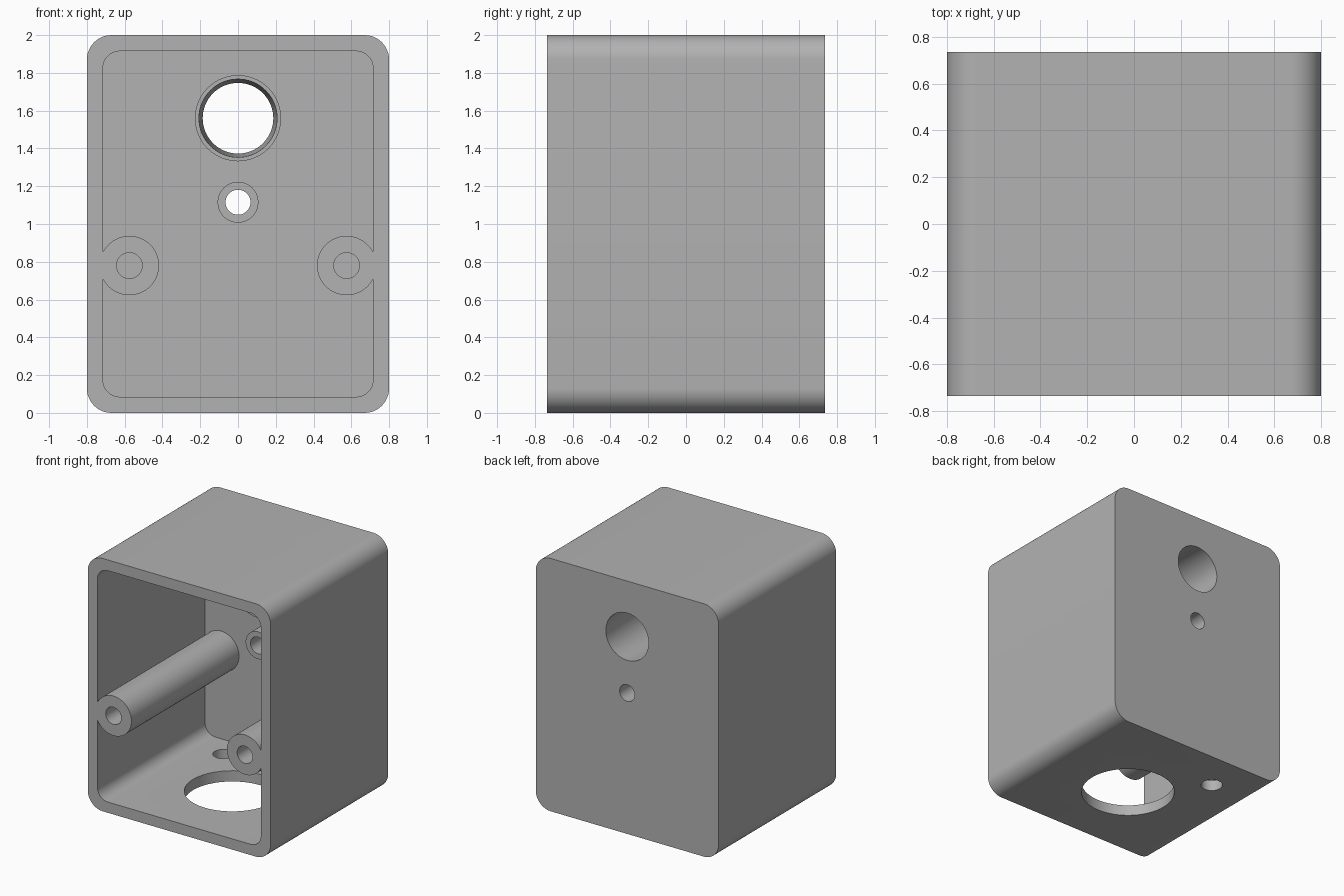
import bpy, bmesh, math
from mathutils import Matrix

if "Cube" in bpy.data.objects:
    bpy.data.objects.remove(bpy.data.objects["Cube"])

W, D, H = 0.8, 0.735, 2.0      # half width, half depth, height
WALL = 0.085
BACK_IN = 0.61                 # inner face of the back wall
BOSS_Y = 0.25                  # front face of the two bosses

grey = bpy.data.materials.new("grey plastic")
grey.diffuse_color = (0.445, 0.445, 0.445, 1)
grey.use_nodes = True
grey.node_tree.nodes["Principled BSDF"].inputs["Base Color"].default_value = grey.diffuse_color


def finish(name, bm):
    bmesh.ops.recalc_face_normals(bm, faces=bm.faces)
    me = bpy.data.meshes.new(name)
    bm.to_mesh(me)
    bm.free()
    me.materials.append(grey)
    ob = bpy.data.objects.new(name, me)
    bpy.context.collection.objects.link(ob)
    return ob


def rounded_prism(name, x, z0, z1, r, y0, y1, n=12):
    """Rounded rectangle in XZ, extruded along Y."""
    bm = bmesh.new()
    pts = []
    corners = [(x - r, z1 - r), (r - x, z1 - r), (r - x, z0 + r), (x - r, z0 + r)]
    for q, (cx, cz) in enumerate(corners):
        for i in range(n + 1):
            a = (q + i / n) * math.pi / 2
            pts.append(bm.verts.new((cx + r * math.cos(a), y0, cz + r * math.sin(a))))
    face = bm.faces.new(pts)
    ext = bmesh.ops.extrude_face_region(bm, geom=[face])
    bmesh.ops.translate(bm, vec=(0, y1 - y0, 0),
                        verts=[v for v in ext["geom"] if isinstance(v, bmesh.types.BMVert)])
    return finish(name, bm)


def rod(name, centre, r0, r1, a0, a1, axis="Y", n=64):
    """Cylinder or cone from a0 to a1 along an axis; centre is (x, z) or (x, y)."""
    bm = bmesh.new()
    bmesh.ops.create_cone(bm, cap_ends=True, segments=n, radius1=r0, radius2=r1, depth=a1 - a0)
    mid = (a0 + a1) / 2
    if axis == "Y":
        m = Matrix.Translation((centre[0], mid, centre[1])) @ Matrix.Rotation(-math.pi / 2, 4, "X")
    else:
        m = Matrix.Translation((centre[0], centre[1], mid))
    bmesh.ops.transform(bm, matrix=m, verts=bm.verts)
    return finish(name, bm)


def cut(target, tool):
    mod = target.modifiers.new("cut", "BOOLEAN")
    mod.operation = "DIFFERENCE"
    mod.solver = "EXACT"
    mod.object = tool
    bpy.context.view_layer.objects.active = target
    bpy.ops.object.modifier_apply(modifier=mod.name)
    bpy.data.objects.remove(tool, do_unlink=True)


# Outer shell and the cavity that hollows it from the front
body = rounded_prism("enclosure", W, 0, H, 0.13, -D, D)
cavity = rounded_prism("cavity", W - WALL, WALL, H - WALL, 0.09, -D - 0.2, BACK_IN)

# Material kept inside the cavity: two screw posts and two hole bosses
for sx in (-1, 1):
    cut(cavity, rod("post", (sx * 0.575, 0.78), 0.157, 0.157, -D - 0.4, D))
cut(cavity, rod("large_boss", (0, 1.56), 0.228, 0.228, BOSS_Y, D))
cut(cavity, rod("small_boss", (0, 1.115), 0.108, 0.108, BOSS_Y, D))
cut(body, cavity)

# Blind screw holes in the posts
for sx in (-1, 1):
    cut(body, rod("screw_hole", (sx * 0.575, 0.78), 0.068, 0.068, -D - 0.1, 0.0, n=48))

# Tapered large hole and straight small hole through the back
slope = (0.207 - 0.187) / (D - BOSS_Y)
cut(body, rod("large_hole", (0, 1.56), 0.207 + 0.1 * slope, 0.187 - 0.1 * slope,
              BOSS_Y - 0.1, D + 0.1))
cut(body, rod("small_hole", (0, 1.115), 0.066, 0.066, BOSS_Y - 0.1, D + 0.1, n=48))

# Large and small openings in the floor
cut(body, rod("floor_opening", (0, -0.07), 0.345, 0.345, -0.1, WALL + 0.1, "Z"))
cut(body, rod("cable_hole", (-0.41, 0.41), 0.08, 0.08, -0.1, WALL + 0.1, "Z", 48))

# Smooth curved walls, crisp edges
bpy.ops.object.select_all(action="DESELECT")
body.select_set(True)
bpy.context.view_layer.objects.active = body
bpy.ops.object.shade_smooth_by_angle(angle=math.radians(30))
